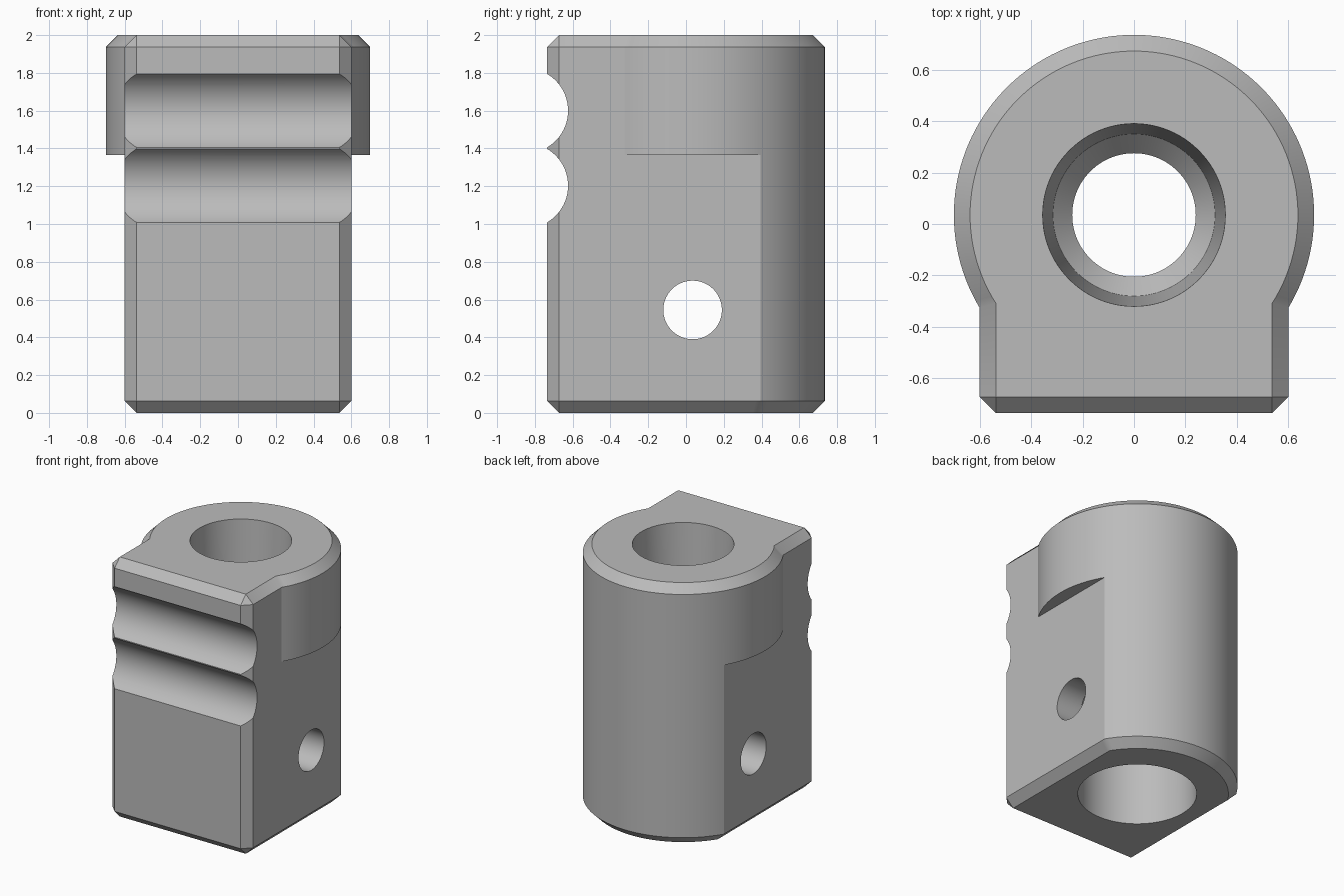
import bpy, bmesh, math
from mathutils import Matrix

if "Cube" in bpy.data.objects:
    bpy.data.objects.remove(bpy.data.objects["Cube"])

R, HALF, FRONT, CY = 0.70, 0.60, -0.735, 0.035   # barrel radius, half width, front face, barrel axis
CH, STEP, TOP = 0.063, 1.365, 2.0                # chamfer, underside of side shoulders, height

steel = bpy.data.materials.new("steel_grey")
steel.diffuse_color = (0.5, 0.5, 0.5, 1)
steel.use_nodes = True
steel.node_tree.nodes["Principled BSDF"].inputs["Base Color"].default_value = steel.diffuse_color


def make_object(name, bm):
    bmesh.ops.remove_doubles(bm, verts=bm.verts, dist=1e-5)
    bmesh.ops.recalc_face_normals(bm, faces=bm.faces)
    mesh = bpy.data.meshes.new(name)
    bm.to_mesh(mesh)
    bm.free()
    mesh.materials.append(steel)
    obj = bpy.data.objects.new(name, mesh)
    bpy.context.collection.objects.link(obj)
    return obj


def loft(name, rings, cap=True):
    bm = bmesh.new()
    loops = [[bm.verts.new(p) for p in ring] for ring in rings]
    n = len(loops[0])
    for a, b in zip(loops, loops[1:]):
        for i in range(n):
            j = (i + 1) % n
            bm.faces.new((a[i], a[j], b[j], b[i]))
    if cap:
        bm.faces.new(loops[0])
        bm.faces.new(loops[-1])
    return make_object(name, bm)


def outline(z, inset, flat_sides):
    """Round back, straight front with cut corners; optional flats on both sides."""
    r, h, f = R - inset, HALF - inset, FRONT + inset
    c = CH - inset
    a = math.acos(h / r)
    angles = [-a + 2 * a * i / 24 for i in range(24)]
    angles += [a + (math.pi - 2 * a) * i / 48 for i in range(49)]
    angles += [math.pi - a + 2 * a * i / 24 for i in range(1, 25)]
    pts = [(r * math.cos(t), CY + r * math.sin(t)) for t in angles]
    if flat_sides:
        pts = [(max(-h, min(h, x)), y) for x, y in pts]
    pts += [(-h, f + c), (-h + c, f), (h - c, f), (h, f + c)]
    return [(x, y, z) for x, y in pts]


def rod(name, radius, y, z):
    """Cutter cylinder lying along x."""
    bm = bmesh.new()
    m = Matrix.Translation((0, y, z)) @ Matrix.Rotation(math.pi / 2, 4, 'Y')
    bmesh.ops.create_cone(bm, cap_ends=True, segments=96, radius1=radius,
                          radius2=radius, depth=2, matrix=m)
    return make_object(name, bm)


# Body: flat-sided lower block, full round upper head, chamfered ends
body = loft("tool_block_body", [
    outline(0, CH, True), outline(CH, 0, True), outline(STEP, 0, True),
    outline(STEP, 0, False), outline(TOP - CH, 0, False), outline(TOP, CH, False)])

# Central bore: wide lower bore, narrow throat, tapered upper socket
profile = [(0.415, -0.1), (0.415, 0.95), (0.24, 0.95), (0.24, 1.1),
           (0.315, 1.18), (0.355, 2.0), (0.355, 2.1)]
bore = loft("bore_cutter", [
    [(r * math.cos(t), CY + r * math.sin(t), z)
     for t in (2 * math.pi * i / 96 for i in range(96))] for r, z in profile])

# Cross hole and the two front grooves
cutters = [bore, rod("cross_hole_cutter", 0.155, CY, 0.545),
           rod("upper_groove_cutter", 0.2265, -0.851, 1.6),
           rod("lower_groove_cutter", 0.2265, -0.851, 1.203)]

bpy.context.view_layer.objects.active = body
body.select_set(True)
for cutter in cutters:
    mod = body.modifiers.new(cutter.name, 'BOOLEAN')
    mod.operation, mod.solver, mod.object = 'DIFFERENCE', 'EXACT', cutter
    bpy.ops.object.modifier_apply(modifier=mod.name)
    bpy.data.objects.remove(cutter)

bpy.ops.object.shade_smooth_by_angle(angle=math.radians(25))
